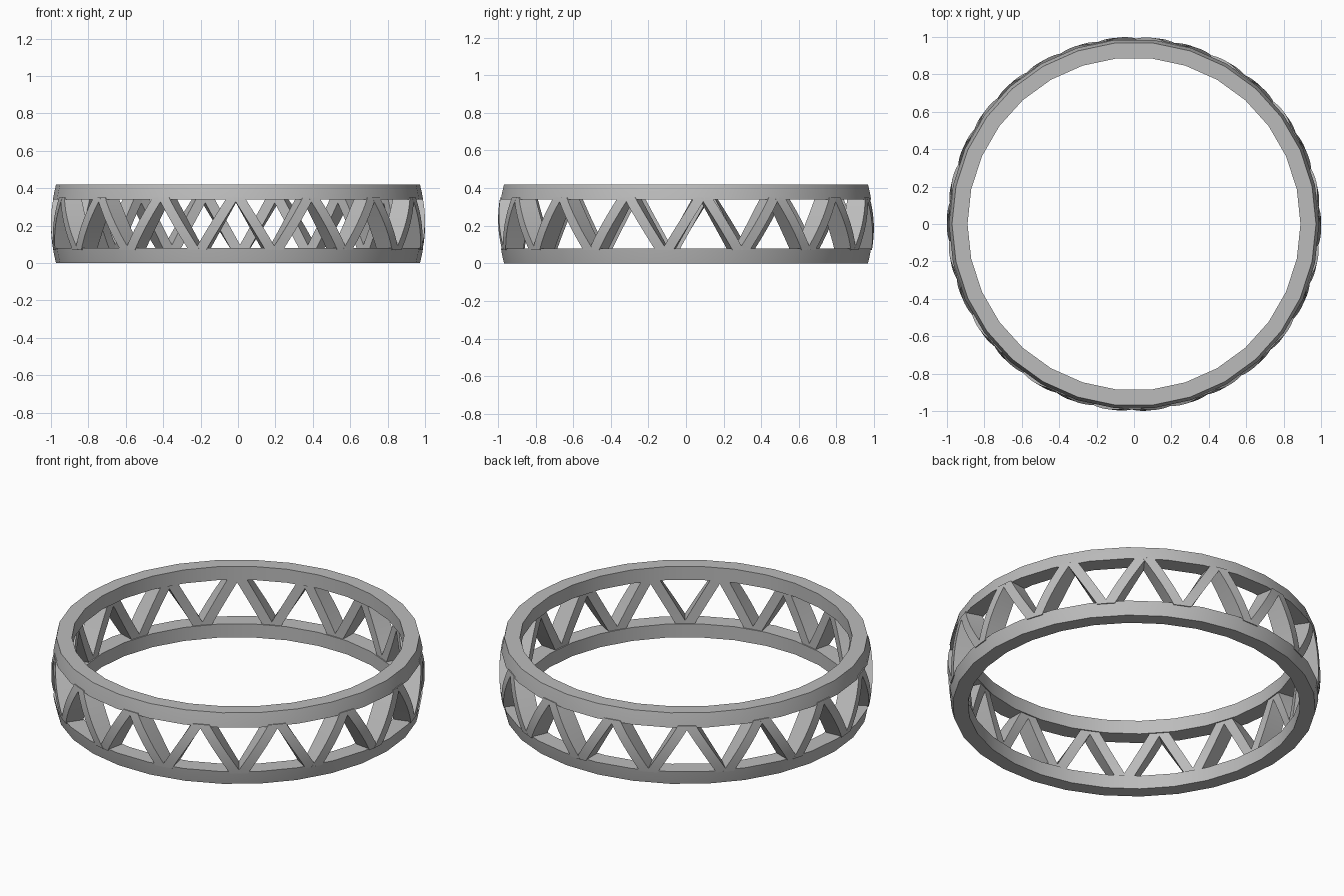
import bpy, bmesh
from math import sin, cos, radians, tau

if "Cube" in bpy.data.objects:
    bpy.data.objects.remove(bpy.data.objects["Cube"], do_unlink=True)

HEIGHT, BAND, INNER = 0.42, 0.08, 0.89
SEGMENTS, PEAKS = 30, 15
PITCH = 360 / PEAKS
FIRST_PEAK = 5.3

metal = bpy.data.materials.new("satin grey metal")
metal.use_nodes = True
metal.diffuse_color = (0.5, 0.5, 0.5, 1)
metal.node_tree.nodes["Principled BSDF"].inputs["Base Color"].default_value = (0.5, 0.5, 0.5, 1)


def outer_radius(z):
    """Gently domed outside of the hoop."""
    t = (z - HEIGHT / 2) / (HEIGHT / 2)
    return 0.973 + 0.027 * (1 - t * t)


def finish(bm, name):
    bmesh.ops.recalc_face_normals(bm, faces=bm.faces)
    mesh = bpy.data.meshes.new(name)
    bm.to_mesh(mesh)
    bm.free()
    mesh.materials.append(metal)
    obj = bpy.data.objects.new(name, mesh)
    bpy.context.collection.objects.link(obj)
    bpy.ops.object.select_all(action="DESELECT")
    obj.select_set(True)
    bpy.context.view_layer.objects.active = obj
    bpy.ops.object.shade_smooth_by_angle(angle=radians(30))


def bridge(bm, loops, closed):
    """Join successive vertex loops with quads."""
    pairs = list(zip(loops, loops[1:] + loops[:1]))
    for a, b in pairs if closed else pairs[:-1]:
        n = len(a)
        for i in range(n):
            j = (i + 1) % n
            bm.faces.new((a[i], a[j], b[j], b[i]))


def band(name, low, high):
    profile = [(INNER, low), (outer_radius(low), low),
               (outer_radius((low + high) / 2), (low + high) / 2),
               (outer_radius(high), high), (INNER, high)]
    bm = bmesh.new()
    loops = []
    for s in range(SEGMENTS):
        a = tau * s / SEGMENTS
        loops.append([bm.verts.new((r * cos(a), r * sin(a), z)) for r, z in profile])
    bridge(bm, loops, True)
    finish(bm, name)


def strut(name, foot, head, half_width=0.031, steps=8):
    """Slanted bar between the bands, following the dome."""
    low, high = BAND - 0.01, HEIGHT - BAND + 0.01
    bm = bmesh.new()
    loops = []
    for k in range(steps + 1):
        t = k / steps
        z = low + (high - low) * t
        a = radians(foot + (head - foot) * t)
        section = []
        for r, w in ((INNER + 0.002, -1), (outer_radius(z), -1),
                     (outer_radius(z), 1), (INNER + 0.002, 1)):
            w *= half_width
            section.append(bm.verts.new((r * cos(a) - w * sin(a), r * sin(a) + w * cos(a), z)))
        loops.append(section)
    bridge(bm, loops, False)
    bm.faces.new(loops[0])
    bm.faces.new(loops[-1])
    finish(bm, name)


# Top and bottom hoops
band("bottom_band", 0, BAND)
band("top_band", HEIGHT - BAND, HEIGHT)

# Zigzag lattice: two bars lean together at every peak
GAP = 1.0
for p in range(PEAKS):
    peak = FIRST_PEAK + p * PITCH
    for side, label in ((-1, "rising"), (1, "falling")):
        strut(f"{label}_strut_{p + 1}", peak + side * (PITCH / 2 - GAP), peak + side * GAP)
